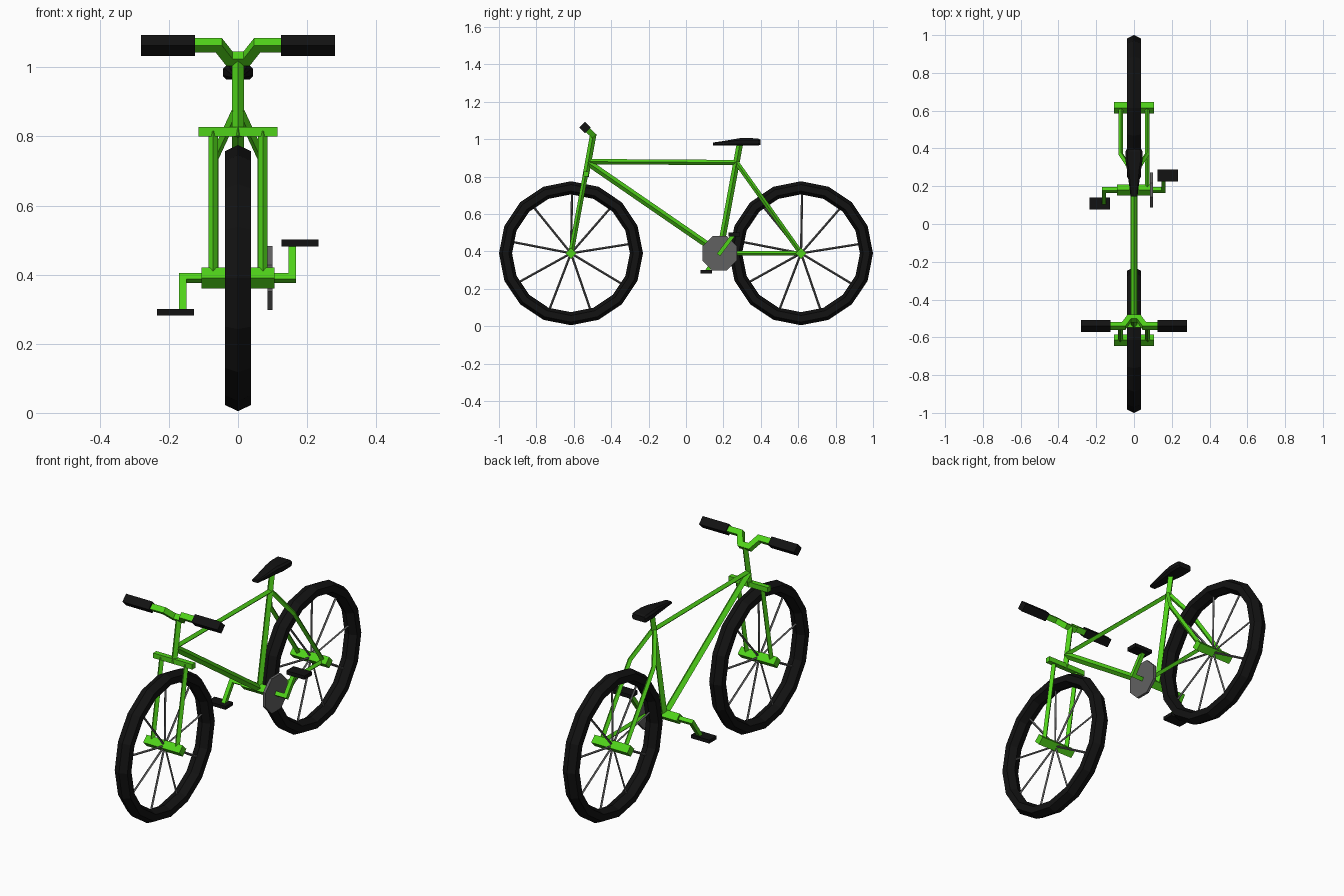
import bpy, bmesh, math
from mathutils import Vector

if "Cube" in bpy.data.objects:
    bpy.data.objects.remove(bpy.data.objects["Cube"])


def material(name, rgb):
    m = bpy.data.materials.new(name)
    m.diffuse_color = (*rgb, 1)
    m.use_nodes = True
    m.node_tree.nodes["Principled BSDF"].inputs["Base Color"].default_value = m.diffuse_color
    return m


GREEN = material("green_paint", (0.08, 0.65, 0.01))
BLACK = material("black_rubber", (0.006, 0.006, 0.006))
GREY = material("dark_metal", (0.12, 0.12, 0.12))


def make(name, bm, mat):
    bmesh.ops.recalc_face_normals(bm, faces=bm.faces)
    me = bpy.data.meshes.new(name)
    bm.to_mesh(me)
    bm.free()
    me.materials.append(mat)
    ob = bpy.data.objects.new(name, me)
    bpy.context.collection.objects.link(ob)
    return ob


def loft(name, rings, mat):
    bm = bmesh.new()
    vs = [[bm.verts.new(p) for p in r] for r in rings]
    n = len(vs[0])
    for a, b in zip(vs, vs[1:]):
        for i in range(n):
            bm.faces.new((a[i], a[(i + 1) % n], b[(i + 1) % n], b[i]))
    bm.faces.new(vs[0])
    bm.faces.new(vs[-1])
    return make(name, bm, mat)


def tube(name, pts, r, mat=GREEN, sides=4, phase=0):
    """Sweep a few-sided section along a planar path with mitred bends."""
    pts = [Vector(p) for p in pts]
    d = [(b - a).normalized() for a, b in zip(pts, pts[1:])]
    if len(d) > 1:
        n = d[0].cross(d[1]).normalized()
    else:
        ref = Vector((0, 0, 1)) if abs(d[0].x) > 0.9 else Vector((1, 0, 0))
        n = (ref - d[0] * ref.dot(d[0])).normalized()
    rings = []
    for i, p in enumerate(pts):
        a, b = d[max(i - 1, 0)], d[min(i, len(d) - 1)]
        t = (a + b).normalized()
        v = t.cross(n) / t.dot(a)
        angs = [math.radians(phase) + k * math.tau / sides for k in range(sides)]
        rings.append([p + (n * math.cos(q) + v * math.sin(q)) * r for q in angs])
    return loft(name, rings, mat)


def box(name, loc, size, mat):
    bm = bmesh.new()
    bmesh.ops.create_cube(bm, size=1)
    bmesh.ops.scale(bm, vec=size, verts=bm.verts)
    bmesh.ops.translate(bm, vec=loc, verts=bm.verts)
    return make(name, bm, mat)


# Wheels: hexagonal-section tyre, hub and nine spokes
WZ = 0.39
for side, y in (("front", -0.615), ("rear", 0.615)):
    bpy.ops.mesh.primitive_torus_add(major_segments=16, minor_segments=6,
                                     major_radius=0.35, minor_radius=0.035,
                                     location=(0, y, WZ), rotation=(0, math.pi / 2, 0))
    tyre = bpy.context.object
    tyre.name = side + "_tyre"
    tyre.scale.z = 1.22
    tyre.data.materials.append(BLACK)
    tube(side + "_hub", [(-0.106, y, WZ), (0.106, y, WZ)], 0.03)
    for k in range(9):
        a = math.radians(9 + 40 * k)
        tube(f"{side}_spoke_{k}", [(0, y, WZ),
             (0, y + 0.33 * math.cos(a), WZ + 0.33 * math.sin(a))], 0.006, GREY)

# Main frame
BB = (0, 0.18, 0.39)
tube("steerer", [(0, -0.537, 0.80), (0, -0.495, 1.03)], 0.017)
tube("top_tube", [(0, -0.525, 0.88), (0, 0.27, 0.875)], 0.014)
tube("down_tube", [(0, -0.525, 0.875), BB], 0.018)
tube("seat_tube", [BB, (0, 0.288, 0.975)], 0.017)
tube("bottom_bracket", [(-0.09, *BB[1:]), (0.09, *BB[1:])], 0.028)
tube("chain_stay", [(0.07, 0.18, 0.39), (0.07, 0.615, 0.39)], 0.013)

# Fork and seat stays on both sides
tube("fork_crown", [(-0.115, -0.535, 0.813), (0.115, -0.535, 0.813)], 0.019, phase=45)
for side, s in (("left", -1), ("right", 1)):
    tube(side + "_fork_leg", [(s * 0.072, -0.615, WZ), (s * 0.072, -0.537, 0.813)], 0.014)
    tube(side + "_seat_stay", [(s * 0.005, 0.27, 0.875), (s * 0.07, 0.37, 0.735),
                               (s * 0.07, 0.615, WZ)], 0.013)
    tube(side + "_grip", [(s * 0.125, -0.54, 1.063), (s * 0.28, -0.54, 1.063)], 0.031, BLACK)

# Handlebar
tube("handlebar", [(-0.14, -0.54, 1.063), (-0.055, -0.54, 1.063), (-0.025, -0.5, 1.025),
                   (0.025, -0.5, 1.025), (0.055, -0.54, 1.063), (0.14, -0.54, 1.063)],
     0.021, phase=45)

# Chainring, cranks and pedals
tube("chainring", [(0.086, 0.18, 0.39), (0.1, 0.18, 0.39)], 0.1, GREY, 8, 22.5)
tube("right_crank", [(0.08, 0.18, 0.39), (0.157, 0.18, 0.39), (0.157, 0.255, 0.49)],
     0.015, phase=45)
tube("left_crank", [(-0.08, 0.18, 0.39), (-0.16, 0.18, 0.39), (-0.16, 0.11, 0.292)],
     0.015, phase=45)
box("right_pedal", (0.179, 0.257, 0.491), (0.107, 0.062, 0.02), BLACK)
box("left_pedal", (-0.181, 0.108, 0.291), (0.107, 0.062, 0.018), BLACK)

# Saddle: chamfered sections as y, half width, bottom, top
rings = []
for y, w, lo, hi in ((0.145, 0.018, 0.967, 0.982), (0.2, 0.025, 0.966, 0.99),
                     (0.285, 0.037, 0.965, 1.005), (0.33, 0.044, 0.965, 1.006),
                     (0.385, 0.044, 0.966, 1.004), (0.397, 0.038, 0.97, 0.998)):
    c = (hi - lo) * 0.25
    half = [(w - c, lo), (w, lo + c), (w, hi - c), (w - c, hi)]
    rings.append([(x, y, z) for x, z in half] + [(-x, y, z) for x, z in reversed(half)])
loft("saddle", rings, BLACK)
